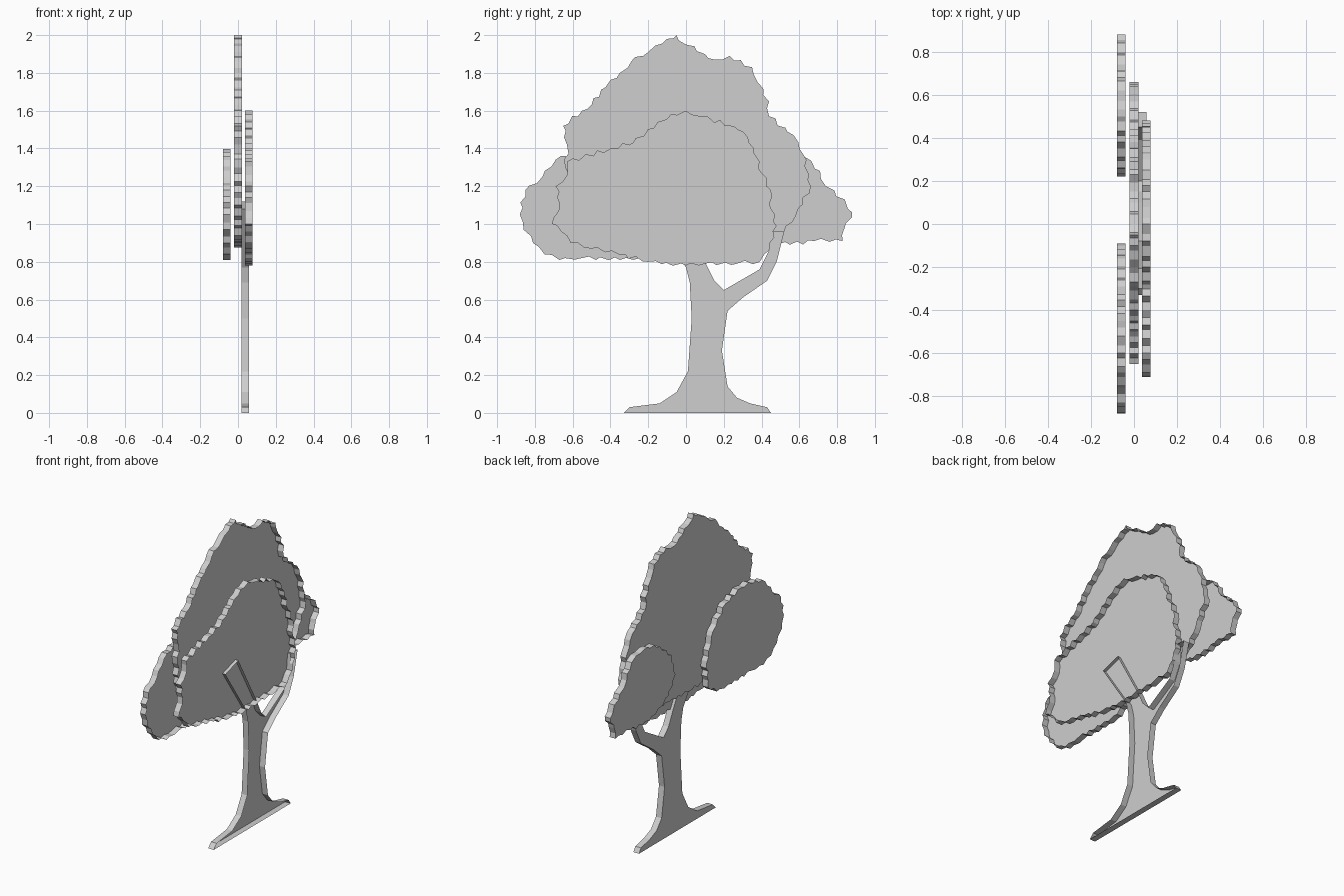
import bpy
import bmesh
import random
from mathutils import Vector

random.seed(4)
THICKNESS = 0.04

default_cube = bpy.data.objects.get("Cube")
if default_cube:
    bpy.data.objects.remove(default_cube, do_unlink=True)

# Single plain grey material
grey = bpy.data.materials.new("plain_grey")
grey.use_nodes = True
colour = (0.62, 0.62, 0.62, 1)
grey.diffuse_color = colour
grey.node_tree.nodes["Principled BSDF"].inputs["Base Color"].default_value = colour


def signed_area(points):
    """Positive when the outline runs anticlockwise."""
    following = points[1:] + points[:1]
    return sum(a.x * b.y - b.x * a.y for a, b in zip(points, following)) / 2


def ruffle(points, spacing=0.035, depth=0.012):
    """Add small leafy bumps and notches between the outline points."""
    result = []
    for start, end in zip(points, points[1:] + points[:1]):
        result.append(start)
        along = end - start
        outward = Vector((along.y, -along.x)).normalized()
        steps = max(2, round(along.length / spacing))
        for i in range(1, steps):
            shift = random.uniform(0.3, 1) * depth
            if i % 2:
                shift = -shift
            slide = random.uniform(-0.25, 0.25)
            result.append(start + along * ((i + slide) / steps) + outward * shift)
    return result


def open_tray(name, outline, back_x, leafy=False):
    """A flat cut-out with a back sheet and a rim, left open towards +x."""
    points = [Vector(p) for p in outline]
    if signed_area(points) < 0:
        points.reverse()
    if leafy:
        points = ruffle(points)
    points.reverse()  # back sheet faces -x
    bm = bmesh.new()
    back = [bm.verts.new((back_x, p.x, p.y)) for p in points]
    rim = [bm.verts.new((back_x + THICKNESS, p.x, p.y)) for p in points]
    bm.faces.new(back)
    for i in range(len(points)):
        j = (i + 1) % len(points)
        bm.faces.new((back[j], back[i], rim[i], rim[j]))
    mesh = bpy.data.meshes.new(name)
    bm.to_mesh(mesh)
    bm.free()
    mesh.materials.append(grey)
    tray = bpy.data.objects.new(name, mesh)
    bpy.context.collection.objects.link(tray)
    return tray


# Trunk with flared foot and two branches
trunk = [
    (-.33, 0), (.45, 0), (.43, .03), (.34, .05), (.27, .08), (.22, .14),
    (.19, .33), (.22, .54), (.3, .61), (.43, .7), (.48, .8), (.52, .96),
    (.45, .96), (.44, .86), (.39, .76), (.2, .65), (.15, .7), (.1, .8),
    (-.08, 1.12), (-.21, 1.08), (0, .77), (.02, .69), (.03, .5),
    (.01, .22), (-.05, .11), (-.14, .05), (-.3, .03),
]
open_tray("trunk", trunk, 0.019)

# Tall crown in the middle
crown = [
    (-.05, 2), (0, 1.95), (.1, 1.9), (.15, 1.87), (.23, 1.89), (.35, 1.83),
    (.38, 1.75), (.44, 1.65), (.44, 1.57), (.57, 1.47), (.62, 1.37),
    (.66, 1.2), (.58, 1.04), (.52, .96), (.4, .9), (.2, .89), (0, .88),
    (-.3, .9), (-.5, .94), (-.61, 1.1), (-.64, 1.3), (-.63, 1.42),
    (-.65, 1.52), (-.55, 1.6), (-.5, 1.63), (-.45, 1.71), (-.35, 1.8),
    (-.29, 1.86), (-.2, 1.91), (-.1, 1.98),
]
open_tray("crown_foliage", crown, -0.02, leafy=True)

# Broad clump over the trunk top
broad = [
    (0, 1.6), (.08, 1.57), (.25, 1.52), (.3, 1.49), (.36, 1.4), (.4, 1.27),
    (.45, 1.18), (.45, 1.08), (.48, .99), (.44, .86), (.39, .8), (.27, .79),
    (.1, .79), (0, .78), (-.2, .8), (-.36, .84), (-.5, .87), (-.61, .9),
    (-.66, .96), (-.71, 1), (-.67, 1.11), (-.69, 1.2), (-.63, 1.26),
    (-.63, 1.33), (-.4, 1.4), (-.28, 1.43), (-.15, 1.54), (-.08, 1.58),
]
open_tray("broad_foliage", broad, 0.037, leafy=True)

# Two low clumps behind the crown
front_clump = [
    (-.6, 1.38), (-.45, 1.39), (-.29, 1.35), (-.16, 1.22), (-.1, 1.05),
    (-.11, .88), (-.2, .82), (-.35, .81), (-.55, .82), (-.67, .81),
    (-.75, .84), (-.81, .9), (-.86, .97), (-.88, 1.05), (-.85, 1.18),
    (-.76, 1.25), (-.69, 1.34),
]
open_tray("front_low_foliage", front_clump, -0.079, leafy=True)

back_clump = [
    (.62, 1.36), (.5, 1.37), (.38, 1.33), (.26, 1.23), (.22, 1.09),
    (.29, .98), (.42, .91), (.55, .89), (.68, .91), (.83, .91), (.84, .98),
    (.88, 1.06), (.84, 1.13), (.74, 1.2), (.71, 1.28),
]
open_tray("back_low_foliage", back_clump, -0.079, leafy=True)
